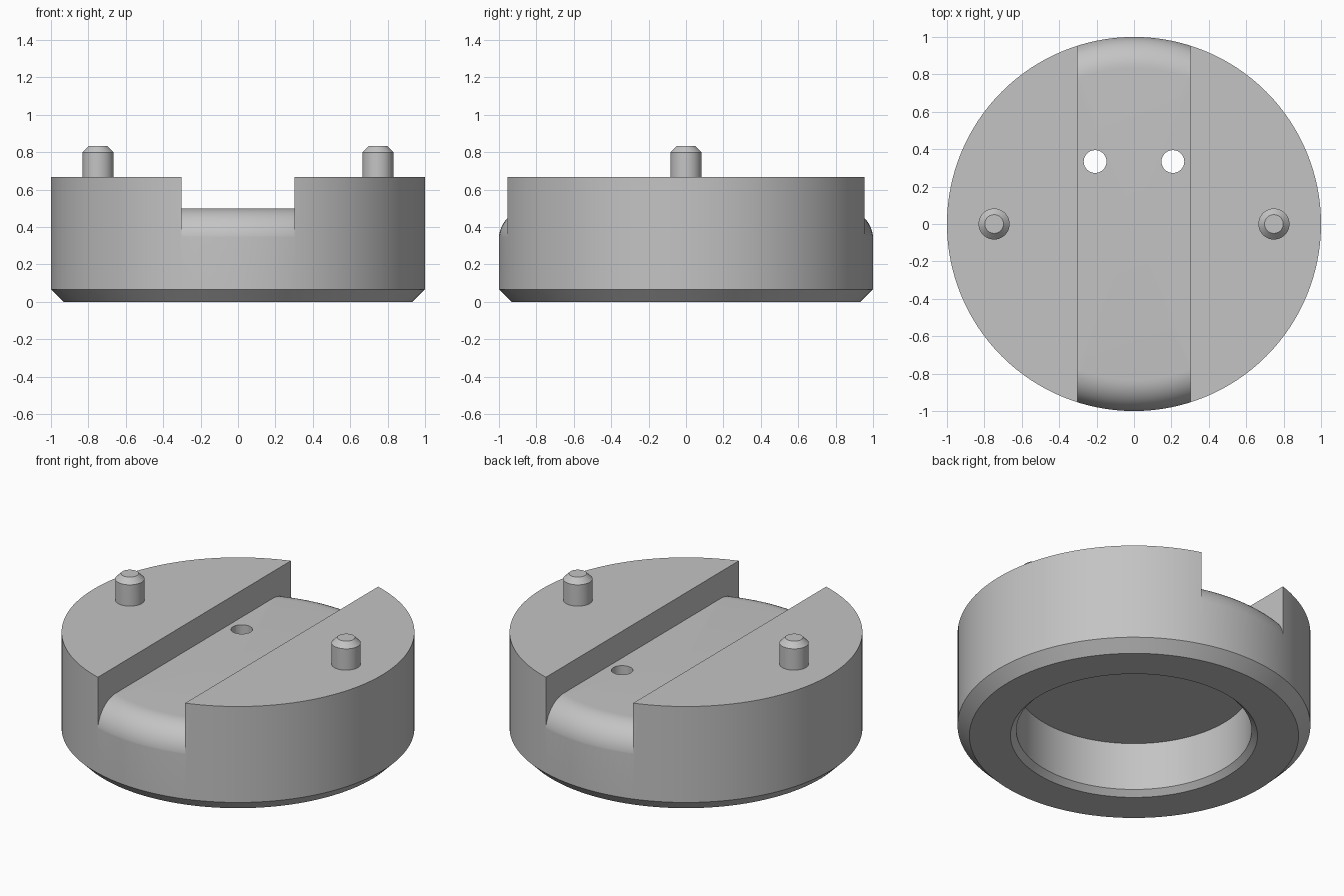
import bpy, bmesh
from math import pi, sin, cos
from mathutils import Vector

cube = bpy.data.objects.get("Cube")
if cube:
    bpy.data.objects.remove(cube, do_unlink=True)

steel = bpy.data.materials.new("grey metal")
steel.use_nodes = True
colour = (0.55, 0.55, 0.55, 1)
steel.diffuse_color = colour
steel.node_tree.nodes["Principled BSDF"].inputs["Base Color"].default_value = colour


def add_object(name, bm):
    mesh = bpy.data.meshes.new(name)
    bm.to_mesh(mesh)
    bm.free()
    obj = bpy.data.objects.new(name, mesh)
    mesh.materials.append(steel)
    bpy.context.collection.objects.link(obj)
    return obj


def lathe(name, profile, steps, centre=(0, 0, 0)):
    """Revolve a radius/height profile about a vertical axis."""
    bm = bmesh.new()
    verts = [bm.verts.new((r, 0, z)) for r, z in profile]
    edges = [bm.edges.new(pair) for pair in zip(verts, verts[1:])]
    bmesh.ops.spin(bm, geom=verts + edges, cent=(0, 0, 0), axis=(0, 0, 1),
                   angle=2 * pi, steps=steps)
    bmesh.ops.remove_doubles(bm, verts=bm.verts, dist=0.0001)
    bmesh.ops.recalc_face_normals(bm, faces=bm.faces)
    bmesh.ops.translate(bm, verts=bm.verts, vec=Vector(centre))
    return add_object(name, bm)


def boolean(target, tool, operation):
    """Apply a boolean and discard the helper."""
    tool.hide_render = True
    mod = target.modifiers.new(operation.lower(), 'BOOLEAN')
    mod.operation, mod.solver, mod.object = operation, 'EXACT', tool
    bpy.context.view_layer.objects.active = target
    bpy.ops.object.modifier_apply(modifier=mod.name)
    bpy.data.objects.remove(tool, do_unlink=True)


def smooth(obj):
    bpy.ops.object.select_all(action='DESELECT')
    obj.select_set(True)
    bpy.context.view_layer.objects.active = obj
    bpy.ops.object.shade_smooth_by_angle(angle=pi / 6)


# Round body with chamfered base and a recess underneath
body = lathe("round_body", [(0, 0.333), (0.667, 0.333), (0.667, 0.033), (0.7, 0),
                            (0.933, 0), (1, 0.067), (1, 0.667), (0, 0.667)], 128)

# Slot across the top, its floor rounding over at the rim
arc = [(0.833 + 0.168 * sin(i * pi / 24), 0.333 + 0.167 * cos(i * pi / 24))
       for i in range(13)]
slot = lathe("slot_cutter", [(0, 0.5)] + arc + [(1.2, 0.333), (1.2, 0.9), (0, 0.9)], 128)
bm = bmesh.new()
bmesh.ops.create_cube(bm, size=1)
bmesh.ops.scale(bm, verts=bm.verts, vec=(0.604, 3, 3))
boolean(slot, add_object("slot_width", bm), 'INTERSECT')
boolean(body, slot, 'DIFFERENCE')

# Two holes through the slot floor
for side in (-1, 1):
    hole = lathe("hole_cutter", [(0, 0.2), (0.061, 0.2), (0.061, 0.6), (0, 0.6)], 32,
                 (side * 0.208, 0.334, 0))
    boolean(body, hole, 'DIFFERENCE')
smooth(body)

# Chamfered locating pins
for side, name in ((1, "left_pin"), (-1, "right_pin")):
    smooth(lathe(name, [(0, 0.66), (0.083, 0.66), (0.083, 0.8), (0.05, 0.833), (0, 0.833)],
                 48, (side * 0.748, 0, 0)))
